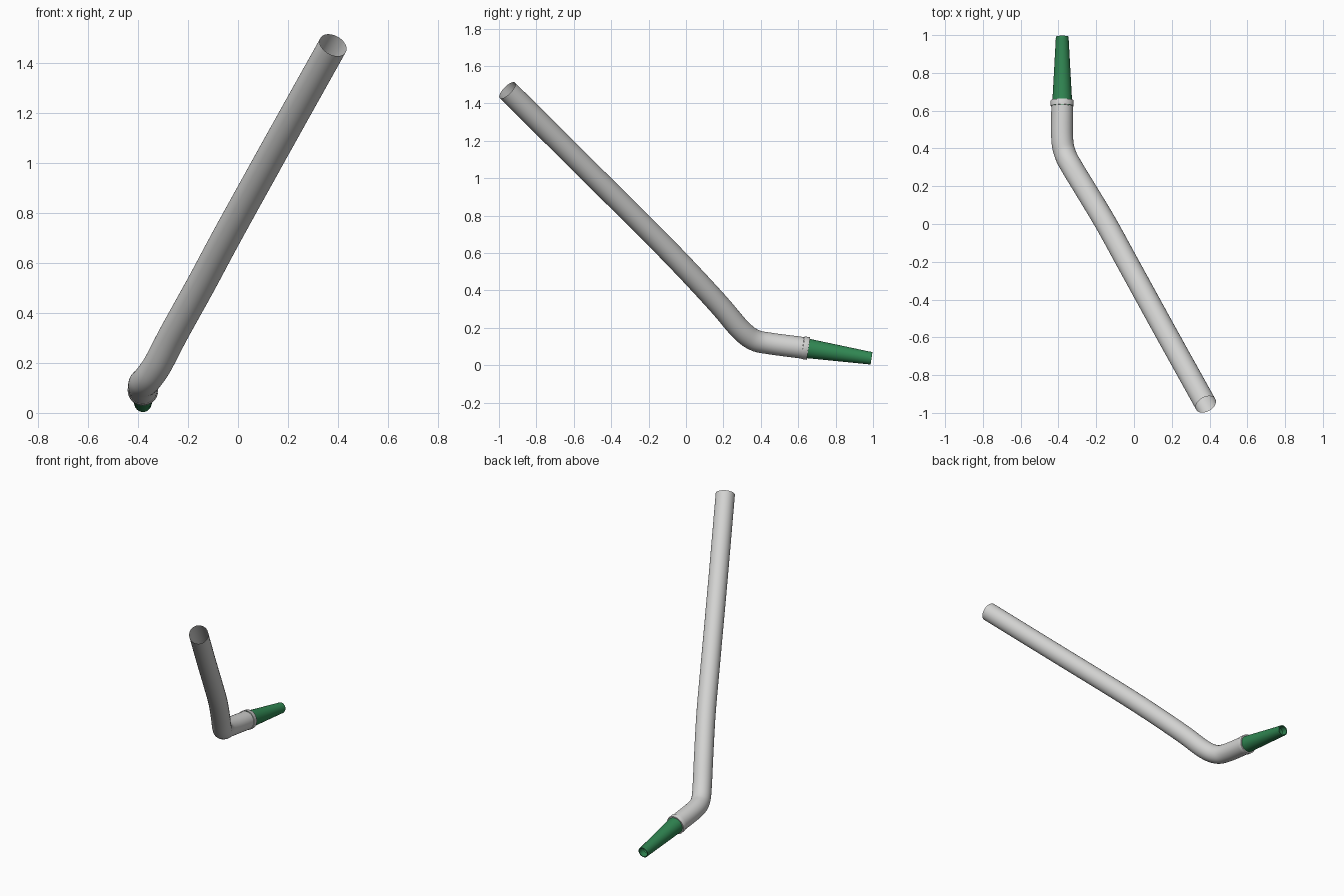
import bpy, bmesh, math
from mathutils import Vector

if "Cube" in bpy.data.objects:
    bpy.data.objects.remove(bpy.data.objects["Cube"])


def material(name, rgb):
    m = bpy.data.materials.new(name)
    m.diffuse_color = (*rgb, 1)
    m.use_nodes = True
    m.node_tree.nodes["Principled BSDF"].inputs["Base Color"].default_value = m.diffuse_color
    return m


GREY = material("light_grey", (0.65, 0.65, 0.64))
GREEN = material("green", (0.03, 0.24, 0.085))
SIDES = 40


def spline(points, steps):
    """Smooth path through the points."""
    p = [Vector(q) for q in points]
    p = [2 * p[0] - p[1]] + p + [2 * p[-1] - p[-2]]
    out = []
    for a, b, c, d in zip(p, p[1:], p[2:], p[3:]):
        for i in range(steps):
            t = i / steps
            out.append(0.5 * (2 * b + (c - a) * t + (2 * a - 5 * b + 4 * c - d) * t * t
                              + (3 * b - a - 3 * c + d) * t ** 3))
    return out + [p[-2]]


def sweep(name, rings, mat):
    """Skin open circles given as (centre, axis, radius)."""
    bm = bmesh.new()
    loops = []
    side = Vector((1, 0, 0))
    for centre, axis, radius in rings:
        axis = axis.normalized()
        side = (side - axis * side.dot(axis)).normalized()
        up = axis.cross(side)
        loops.append([bm.verts.new(centre + radius * (math.cos(a) * side + math.sin(a) * up))
                      for a in (math.tau * i / SIDES for i in range(SIDES))])
    for r, s in zip(loops, loops[1:]):
        for i in range(SIDES):
            j = (i + 1) % SIDES
            bm.faces.new((r[i], r[j], s[j], s[i]))
    mesh = bpy.data.meshes.new(name)
    bm.to_mesh(mesh)
    bm.free()
    obj = bpy.data.objects.new(name, mesh)
    bpy.context.collection.objects.link(obj)
    mesh.materials.append(mat)
    bpy.context.view_layer.objects.active = obj
    obj.select_set(True)
    bpy.ops.object.shade_smooth_by_angle(angle=math.radians(35))
    obj.select_set(False)
    return obj


# Bent hollow tube
path = spline([(0.38, -0.955, 1.47), (0.17, -0.577, 1.094), (-0.037, -0.2, 0.72),
               (-0.147, 0.0, 0.515), (-0.255, 0.18, 0.32), (-0.322, 0.29, 0.192),
               (-0.362, 0.365, 0.135), (-0.38, 0.45, 0.116), (-0.38, 0.625, 0.093)], 6)
tube = []
for i, c in enumerate(path):
    axis = path[min(i + 1, len(path) - 1)] - path[max(i - 1, 0)]
    tube.append((c, axis, 0.058))
sweep("bent_tube", tube, GREY)

# Straight lower parts share one axis, measured from the collar
base = Vector((-0.38, 0.655, 0.089))
axis = Vector((0, 0.335, -0.052)).normalized()


def straight(name, profile, mat):
    sweep(name, [(base + axis * d, axis, r) for d, r in profile], mat)


# Collar around the tube end
straight("collar", [(-0.03, 0.057), (-0.03, 0.061), (-0.002, 0.061), (0, 0.060), (0, 0.052)], GREY)

# Tapered hollow nozzle with a small rim
straight("nozzle", [(-0.03, 0.053), (0.0, 0.052), (0.33, 0.034), (0.332, 0.0345),
                    (0.341, 0.0335), (0.341, 0.028), (0.3, 0.028)], GREEN)
